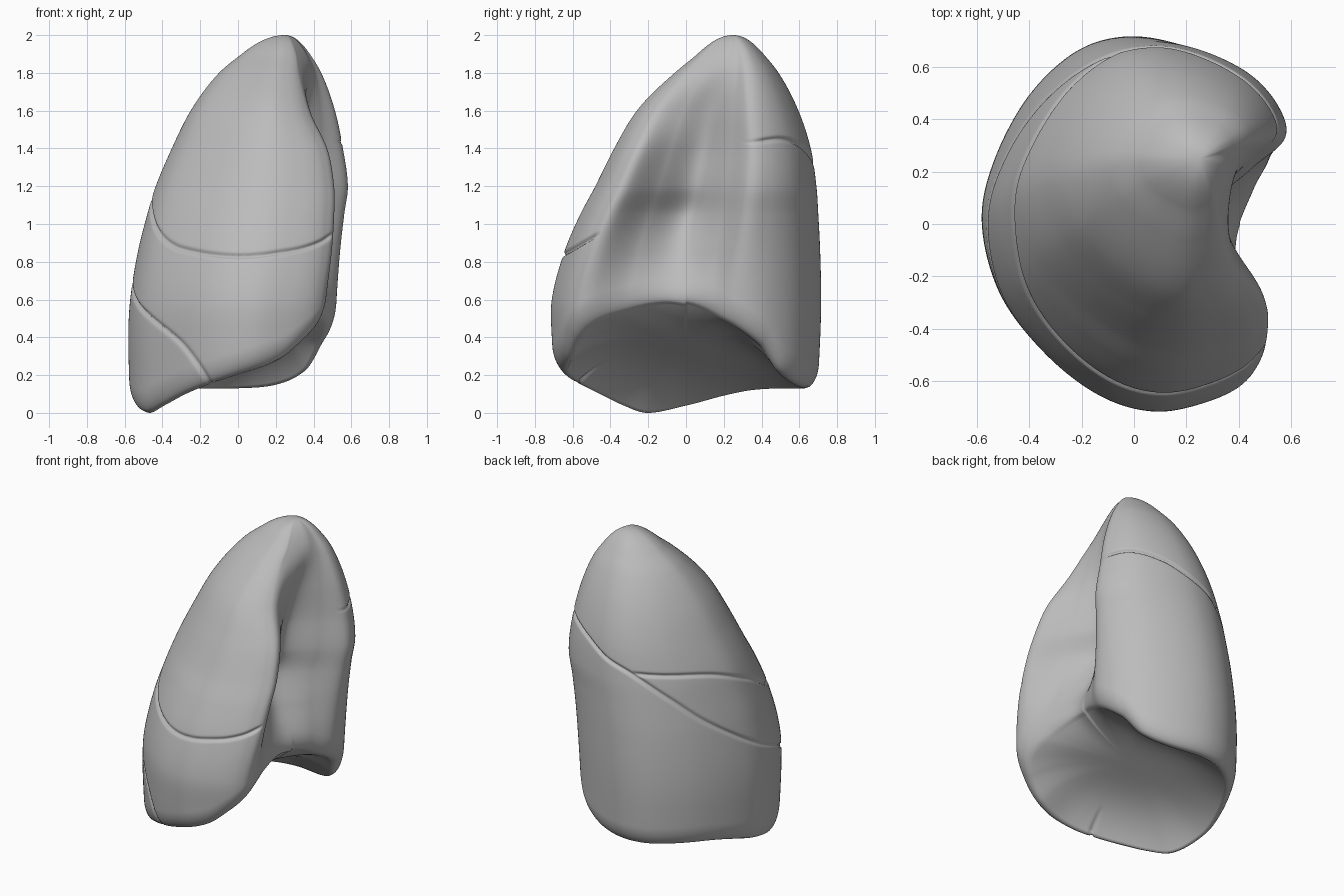
import bpy, bmesh, math

SEGMENTS, ROWS, BASE_RINGS = 380, 270, 48

# Height: left, right, front, back extents, front edge shift, medial hollow shift
LEVELS = [
    (2.0, .25, .25, .25, .25, -.22, .12),
    (1.9, .02, .38, .06, .41, -.24, .1),
    (1.8, -.1, .44, -.06, .49, -.28, 0),
    (1.6, -.25, .51, -.26, .595, -.22, -.22),
    (1.4, -.35, .55, -.38, .66, -.06, -.33),
    (1.2, -.435, .575, -.48, .69, -.02, -.36),
    (1.05, -.48, .555, -.56, .7, .02, -.4),
    (.85, -.53, .535, -.645, .71, .04, -.23),
    (.6, -.57, .52, -.71, .715, .02, 0),
    (.4, -.58, .51, -.71, .71, 0, 0),
    (0, -.57, .5, -.68, .69, 0, 0),
]
# Outline of a level: x, y, share of edge shift, share of hollow shift
OUTLINE = [
    (.79, -.1, 0, 1), (.89, .18, 0, .4), (1, .38, 0, 0), (.95, .59, 0, 0),
    (.73, .8, 0, 0), (.37, .95, 0, 0), (0, 1, 0, 0), (-.35, .92, 0, 0),
    (-.68, .68, 0, 0), (-.92, .33, 0, 0), (-1, 0, 0, 0), (-.87, -.38, 0, 0),
    (-.55, -.7, 0, 0), (-.17, -.92, 0, 0), (.2, -1, .3, 0), (.55, -.95, .7, 0),
    (.8, -.85, 1, 0), (.88, -.71, 1, 0), (.81, -.42, .4, .55),
]
# Angle in degrees: height of the lower rim and of the two fissures
RIM = [(-44, .52), (-19, .58), (13, .55), (42, .36), (54, .22), (70, .15),
       (90, .13), (120, .13), (140, .12), (158, .09), (180, .04), (205, 0),
       (222, .04), (240, .1), (255, .15), (270, .2), (290, .28), (302, .39),
       (316, .52), (341, .58), (373, .55)]
OBLIQUE = [(30, 1.43), (48, 1.45), (65, 1.4), (80, 1.32), (95, 1.25),
           (115, 1.1), (135, .94), (160, .78), (180, .67), (200, .58),
           (218, .5), (239, .38), (250, .26), (258, .12)]
HORIZONTAL = [(92, 1.26), (143, 1.2), (180, 1.08), (203, .98), (220, .91),
              (235, .87), (270, .83), (295, .86), (308, .9), (318, .95)]


def curve(table, x):
    """Smooth interpolation of the rows of a table by their first column."""
    i = 0
    while i < len(table) - 2 and x > table[i + 1][0]:
        i += 1
    a, b = table[i], table[i + 1]
    p, q = table[max(i - 1, 0)], table[min(i + 2, len(table) - 1)]
    h = b[0] - a[0]
    t = min(max((x - a[0]) / h, 0), 1)
    t2, t3 = t * t, t * t * t
    w = 3 * t2 - 2 * t3
    ma, mb = (t3 - 2 * t2 + t) * h / (b[0] - p[0]), (t3 - t2) * h / (q[0] - a[0])
    return [a[k] * (1 - w) + b[k] * w + ma * (b[k] - p[k]) + mb * (q[k] - a[k])
            for k in range(1, len(a))]


# Levels are read by the root of the depth below the tip, which rounds the tip
BY_DEPTH = [(math.sqrt(2 - row[0]),) + row[1:] for row in LEVELS]
count = len(OUTLINE)
LOOP = [(k,) + OUTLINE[k % count] for k in range(-1, count + 2)]
RING = [curve(LOOP, j * count / SEGMENTS) for j in range(SEGMENTS)]


def wall_point(shape, z, inset=1):
    """Point of the wall at a height, drawn in towards the axis by inset."""
    left, right, front, back, edge, hollow = curve(BY_DEPTH, math.sqrt(2 - z))
    u = (shape[0] + shape[2] * edge + shape[3] * hollow) * inset
    v = shape[1] * inset
    return ((left + right + (right - left) * u) / 2,
            (front + back + (back - front) * v) / 2, z)


def base_plane(x, y):
    """Height of the slanted plane that the base follows."""
    return .24 + .45 * x - .05 * y


def angle_of(x, y):
    return math.degrees(math.atan2(y, x)) % 360


def groove(table, angle, z, radius):
    """Strength of a fissure at a point, fading at the ends of its line."""
    first, last = table[0][0], table[-1][0]
    if not first < angle < last:
        return 0
    height = curve(table, angle)[0]
    if abs(z - height) > .12:
        return 0
    slope = (curve(table, angle + 1)[0] - height) / (math.radians(1) * radius)
    distance = (z - height) / math.sqrt(1 + slope * slope)
    fade = min(1, (angle - first) / 8, (last - angle) / 4)
    return fade * math.exp(-(distance / .01) ** 2)


# Wall from the tip down to the rounded rim, then the slanted, domed base
bm = bmesh.new()
columns = []
dome = .11
centre_x, centre_y = -.02, 0
tip = bm.verts.new((.25, .25, 2))
bottom = bm.verts.new((centre_x, centre_y, base_plane(centre_x, centre_y) + dome))
for shape in RING:
    x, y, _ = wall_point(shape, .5)
    rim = curve(RIM, angle_of(x, y))[0]
    column = []
    for i in range(1, ROWS + 1):
        z = 2 - (2 - rim) * (i / ROWS) ** 1.4
        q = min(max((rim + .13 - z) / .13, 0), 1)
        inset = 1 - .1 * (1 - math.sqrt(1 - q * q))
        column.append(bm.verts.new(wall_point(shape, z, inset)))
    edge = column[-1].co.copy()
    offset = edge.z - base_plane(edge.x, edge.y)
    for i in range(1, BASE_RINGS):
        r = 1 - i / BASE_RINGS
        x = centre_x + (edge.x - centre_x) * r
        y = centre_y + (edge.y - centre_y) * r
        z = base_plane(x, y) + dome + (offset - dome) * r ** 3.5
        column.append(bm.verts.new((x, y, z)))
    columns.append(column)
for j, column in enumerate(columns):
    after = columns[(j + 1) % SEGMENTS]
    bm.faces.new((tip, column[0], after[0]))
    for i in range(len(column) - 1):
        bm.faces.new((column[i], column[i + 1], after[i + 1], after[i]))
    bm.faces.new((column[-1], bottom, after[-1]))
bmesh.ops.recalc_face_normals(bm, faces=bm.faces)
bm.normal_update()

# Fissures between the lobes, sunk along the normals
for column in columns:
    for i, vert in enumerate(column):
        x, y, z = vert.co
        angle, radius = angle_of(x, y), math.hypot(x, y)
        if i < ROWS:
            depth = max(groove(OBLIQUE, angle, z, radius),
                        groove(HORIZONTAL, angle, z, radius))
        else:
            across = math.radians(angle - 257) * radius
            fade = min(max((radius - .42) / .15, 0), 1)
            depth = fade * math.exp(-(across / .011) ** 2)
        vert.co -= vert.normal * depth * .016

mesh = bpy.data.meshes.new("lung")
bm.to_mesh(mesh)
bm.free()
lung = bpy.data.objects.new("lung", mesh)
default_cube = bpy.data.objects.get("Cube")
if default_cube:
    bpy.data.objects.remove(default_cube, do_unlink=True)
bpy.context.collection.objects.link(lung)
for polygon in mesh.polygons:
    polygon.use_smooth = True

# Plain grey surface
grey = bpy.data.materials.new("plain_grey")
grey.use_nodes = True
colour = (.5, .5, .5, 1)
grey.diffuse_color = colour
grey.node_tree.nodes["Principled BSDF"].inputs["Base Color"].default_value = colour
mesh.materials.append(grey)
